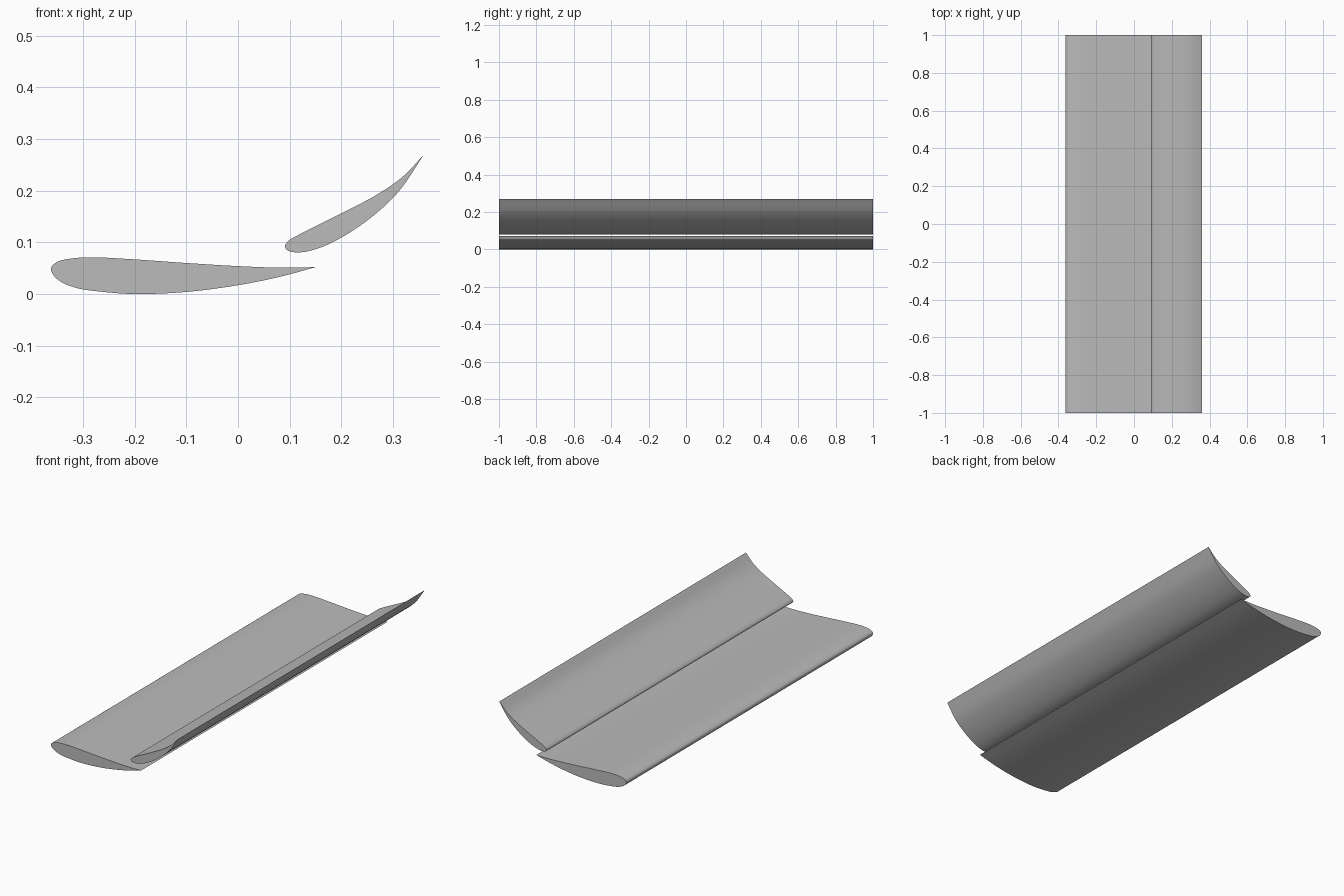
import bpy, bmesh, math
from mathutils import Vector

cube = bpy.data.objects.get("Cube")
if cube:
    bpy.data.objects.remove(cube, do_unlink=True)

HALF_SPAN = 1.0
STEPS = 6

# One plain grey for both elements
grey = bpy.data.materials.new("plain_grey")
grey.use_nodes = True
colour = (0.5, 0.5, 0.5, 1)
grey.diffuse_color = colour
grey.node_tree.nodes["Principled BSDF"].inputs["Base Color"].default_value = colour


def smooth_path(points):
    """Catmull-Rom curve through the points, ends kept sharp."""
    p = [Vector(q) for q in points]
    p = [2 * p[0] - p[1]] + p + [2 * p[-1] - p[-2]]
    path = []
    for a, b, c, d in zip(p, p[1:], p[2:], p[3:]):
        # Centripetal knots keep the tight nose free of overshoot
        t1 = (b - a).length ** 0.5
        t2 = t1 + (c - b).length ** 0.5
        t3 = t2 + (d - c).length ** 0.5
        for i in range(STEPS):
            t = t1 + (t2 - t1) * i / STEPS
            ab = a.lerp(b, t / t1)
            bc = b.lerp(c, (t - t1) / (t2 - t1))
            cd = c.lerp(d, (t - t2) / (t3 - t2))
            abc = ab.lerp(bc, t / t2)
            bcd = bc.lerp(cd, (t - t1) / (t3 - t1))
            path.append(abc.lerp(bcd, (t - t1) / (t2 - t1)))
    return path


def wing_element(name, outline):
    """Extrude a section, given from trailing edge round the nose and back."""
    bm = bmesh.new()
    verts = [bm.verts.new((q.x, -HALF_SPAN, q.y)) for q in smooth_path(outline)]
    cap = bm.faces.new(verts)
    result = bmesh.ops.extrude_face_region(bm, geom=[cap], use_keep_orig=True)
    moved = [g for g in result["geom"] if isinstance(g, bmesh.types.BMVert)]
    bmesh.ops.translate(bm, verts=moved, vec=(0, 2 * HALF_SPAN, 0))
    bmesh.ops.recalc_face_normals(bm, faces=bm.faces)
    mesh = bpy.data.meshes.new(name)
    bm.to_mesh(mesh)
    bm.free()
    mesh.materials.append(grey)
    obj = bpy.data.objects.new(name, mesh)
    bpy.context.collection.objects.link(obj)
    bpy.ops.object.select_all(action="DESELECT")
    obj.select_set(True)
    bpy.context.view_layer.objects.active = obj
    bpy.ops.object.shade_smooth_by_angle(angle=math.radians(35))
    return obj


# Large lower element
wing_element("main_plane", [
    (0.15, 0.052), (0.08, 0.051), (0, 0.054), (-0.1, 0.06), (-0.2, 0.067),
    (-0.28, 0.071), (-0.32, 0.069), (-0.35, 0.062), (-0.362, 0.05),
    (-0.356, 0.035), (-0.34, 0.022), (-0.31, 0.011), (-0.27, 0.005),
    (-0.2, 0), (-0.1, 0.004), (0, 0.017), (0.08, 0.033), (0.15, 0.052)])

# Steep curved upper element behind it
wing_element("upper_flap", [
    (0.36, 0.27), (0.32, 0.228), (0.27, 0.193), (0.2, 0.156), (0.12, 0.116),
    (0.098, 0.103), (0.091, 0.093), (0.095, 0.085), (0.107, 0.081),
    (0.125, 0.081), (0.16, 0.09), (0.21, 0.115), (0.26, 0.15),
    (0.31, 0.197), (0.36, 0.27)])
